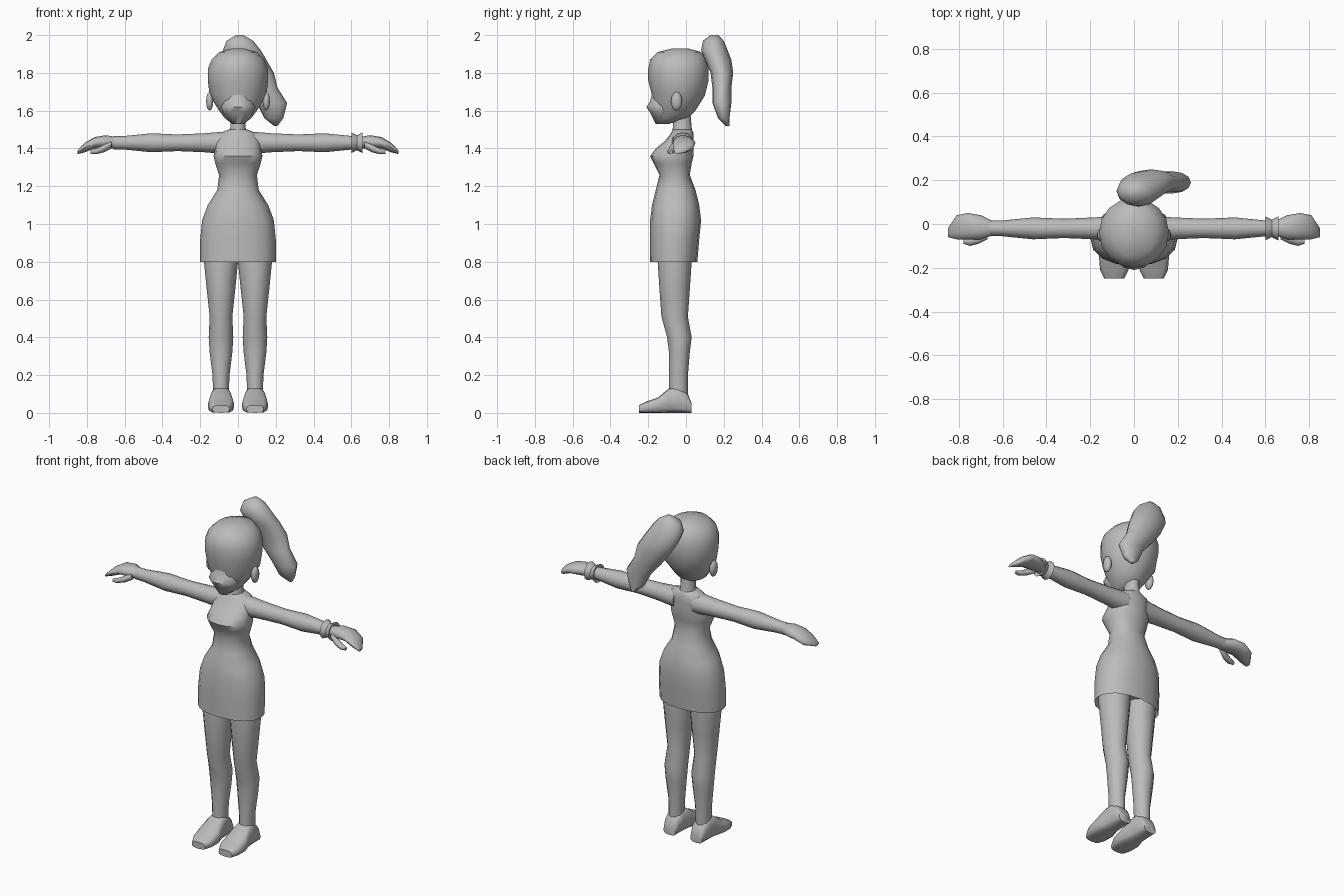
import bpy, bmesh, math
from mathutils import Vector, Matrix

if "Cube" in bpy.data.objects:
    bpy.data.objects.remove(bpy.data.objects["Cube"], do_unlink=True)

grey = bpy.data.materials.new("plain_grey")
grey.use_nodes = True
grey.diffuse_color = (0.5, 0.5, 0.5, 1)
grey.node_tree.nodes["Principled BSDF"].inputs["Base Color"].default_value = grey.diffuse_color

ARM_AXIS = Vector((0, -.02, 1.43))
LEG_MIDDLE = .09


def finish(name, bm, angle):
    """Turn a bmesh into a shaded, coloured object."""
    bmesh.ops.recalc_face_normals(bm, faces=bm.faces)
    mesh = bpy.data.meshes.new(name)
    bm.to_mesh(mesh)
    bm.free()
    mesh.materials.append(grey)
    obj = bpy.data.objects.new(name, mesh)
    bpy.context.collection.objects.link(obj)
    bpy.ops.object.select_all(action='DESELECT')
    obj.select_set(True)
    bpy.context.view_layer.objects.active = obj
    bpy.ops.object.shade_smooth_by_angle(angle=math.radians(angle))


# Each section is a centre plus the two half-axes of a rounded outline
def level(z, half, front, back, middle=0):
    """Horizontal section, used for upright parts."""
    centre = Vector((middle, (front + back) / 2, z))
    return centre, Vector((half, 0, 0)), Vector((0, (back - front) / 2, 0))


def band(x, radius):
    """Round section across the arm."""
    centre = ARM_AXIS + Vector((x, 0, 0))
    return centre, Vector((0, radius, 0)), Vector((0, 0, radius))


def palm(x, front, back, bottom, top):
    """Flattened section across the hand."""
    centre = Vector((x, (front + back) / 2, (bottom + top) / 2))
    return centre, Vector((0, (back - front) / 2, 0)), Vector((0, 0, (top - bottom) / 2))


def sole(y, half, top):
    """Section across the foot, resting on the ground."""
    centre = Vector((LEG_MIDDLE, y, top / 2))
    return centre, Vector((half, 0, 0)), Vector((0, 0, top / 2))


def loft(name, sections, sides=12, power=1, mirror=1, angle=60):
    """Skin a run of sections; a power below one squares the outline."""
    bm = bmesh.new()
    rings = []
    for centre, across, along in sections:
        ring = []
        for i in range(sides):
            turn = math.tau * i / sides
            c, s = (math.copysign(abs(v) ** power, v) for v in (math.cos(turn), math.sin(turn)))
            point = centre + across * c + along * s
            point.x *= mirror
            ring.append(bm.verts.new(point))
        rings.append(ring)
    for low, high in zip(rings, rings[1:]):
        for i in range(sides):
            j = (i + 1) % sides
            bm.faces.new((low[i], low[j], high[j], high[i]))
    bm.faces.new(rings[0])
    bm.faces.new(rings[-1])
    finish(name, bm, angle)


# Fitted dress, with a recessed underside at the hem
loft("dress_and_chest", [
    level(z=.84, half=.18, front=-.17, back=.04),
    level(z=.8, half=.2, front=-.19, back=.06),
    level(z=.92, half=.2, front=-.19, back=.07),
    level(z=1.02, half=.19, front=-.19, back=.08),
    level(z=1.1, half=.16, front=-.18, back=.07),
    level(z=1.18, half=.11, front=-.16, back=.05),
    level(z=1.26, half=.1, front=-.14, back=.02),
    level(z=1.32, half=.12, front=-.17, back=.03),
    level(z=1.36, half=.13, front=-.19, back=.04),
    level(z=1.4, half=.12, front=-.16, back=.04),
    level(z=1.44, half=.12, front=-.11, back=.04),
    level(z=1.48, half=.1, front=-.08, back=.04),
    level(z=1.5, half=.05, front=-.07, back=.03),
], sides=16, power=.9, angle=50)

# Neck
loft("neck", [
    level(z=1.46, half=.06, front=-.08, back=.04),
    level(z=1.51, half=.04, front=-.07, back=.03),
    level(z=1.63, half=.04, front=-.07, back=.02),
])

# Head with muzzle
loft("head", [
    level(z=1.53, half=.03, front=-.14, back=-.09),
    level(z=1.56, half=.07, front=-.16, back=.01),
    level(z=1.6, half=.1, front=-.17, back=.05),
    level(z=1.68, half=.15, front=-.18, back=.1),
    level(z=1.76, half=.16, front=-.2, back=.12),
    level(z=1.82, half=.16, front=-.2, back=.12),
    level(z=1.87, half=.14, front=-.19, back=.11),
    level(z=1.91, half=.1, front=-.15, back=.08),
    level(z=1.93, half=.03, front=-.07, back=.01),
], sides=16)
loft("muzzle", [
    level(z=1.53, half=.03, front=-.16, back=-.11),
    level(z=1.59, half=.08, front=-.19, back=-.06),
    level(z=1.62, half=.09, front=-.21, back=-.05),
    level(z=1.65, half=.08, front=-.19, back=-.05),
    level(z=1.69, half=.06, front=-.18, back=-.06),
])

# Swept ponytail
loft("ponytail", [
    level(z=1.52, half=.01, front=.21, back=.23, middle=.2),
    level(z=1.56, half=.05, front=.17, back=.23, middle=.19),
    level(z=1.64, half=.08, front=.14, back=.24, middle=.18),
    level(z=1.72, half=.09, front=.14, back=.24, middle=.12),
    level(z=1.8, half=.11, front=.13, back=.25, middle=.08),
    level(z=1.87, half=.11, front=.1, back=.24, middle=.04),
    level(z=1.92, half=.1, front=.08, back=.22, middle=.02),
    level(z=1.97, half=.07, front=.09, back=.2, middle=.01),
    level(z=2, half=.02, front=.13, back=.17, middle=.01),
], angle=70)

for side, label in ((1, "left"), (-1, "right")):
    # Ear
    bm = bmesh.new()
    place = Matrix.LocRotScale(Vector((side * .15, -.05, 1.65)), None, Vector((.02, .03, .05)))
    bmesh.ops.create_uvsphere(bm, u_segments=10, v_segments=6, radius=1, matrix=place)
    finish(f"{label}_ear", bm, angle=60)

    # Arm
    loft(f"{label}_arm", [
        band(x=.06, radius=.06),
        band(x=.18, radius=.05),
        band(x=.32, radius=.044),
        band(x=.46, radius=.05),
        band(x=.61, radius=.035),
        band(x=.66, radius=.035),
    ], mirror=side)

    # Mitten hand and thumb
    loft(f"{label}_hand", [
        palm(x=.64, front=-.05, back=.01, bottom=1.4, top=1.46),
        palm(x=.7, front=-.07, back=.04, bottom=1.4, top=1.47),
        palm(x=.76, front=-.07, back=.05, bottom=1.4, top=1.46),
        palm(x=.81, front=-.07, back=.04, bottom=1.38, top=1.43),
        palm(x=.85, front=-.06, back=-.02, bottom=1.37, top=1.39),
    ], mirror=side)
    loft(f"{label}_thumb", [
        palm(x=.67, front=-.07, back=-.03, bottom=1.4, top=1.44),
        palm(x=.71, front=-.09, back=-.05, bottom=1.38, top=1.42),
        palm(x=.75, front=-.1, back=-.06, bottom=1.37, top=1.4),
        palm(x=.78, front=-.09, back=-.07, bottom=1.37, top=1.39),
    ], sides=8, mirror=side)

    # Leg
    loft(f"{label}_leg", [
        level(z=.06, half=.04, front=-.09, back=.01, middle=LEG_MIDDLE),
        level(z=.2, half=.045, front=-.09, back=.01, middle=LEG_MIDDLE),
        level(z=.32, half=.06, front=-.09, back=.02, middle=LEG_MIDDLE),
        level(z=.4, half=.065, front=-.1, back=.03, middle=LEG_MIDDLE),
        level(z=.51, half=.06, front=-.13, back=.01, middle=LEG_MIDDLE),
        level(z=.65, half=.075, front=-.14, back=.02, middle=LEG_MIDDLE),
        level(z=.8, half=.09, front=-.15, back=.03, middle=LEG_MIDDLE),
        level(z=.95, half=.08, front=-.14, back=.03, middle=LEG_MIDDLE),
    ], mirror=side)

    # Foot with a flat sole
    loft(f"{label}_foot", [
        sole(y=.03, half=.04, top=.05),
        sole(y=.01, half=.045, top=.1),
        sole(y=-.04, half=.05, top=.14),
        sole(y=-.09, half=.055, top=.13),
        sole(y=-.15, half=.07, top=.08),
        sole(y=-.21, half=.065, top=.06),
        sole(y=-.25, half=.045, top=.04),
    ], power=.6, mirror=side, angle=50)

# Flared bracelet
loft("bracelet", [
    band(x=.61, radius=.03),
    band(x=.6, radius=.055),
    band(x=.63, radius=.04),
    band(x=.66, radius=.055),
    band(x=.65, radius=.03),
], angle=50)
